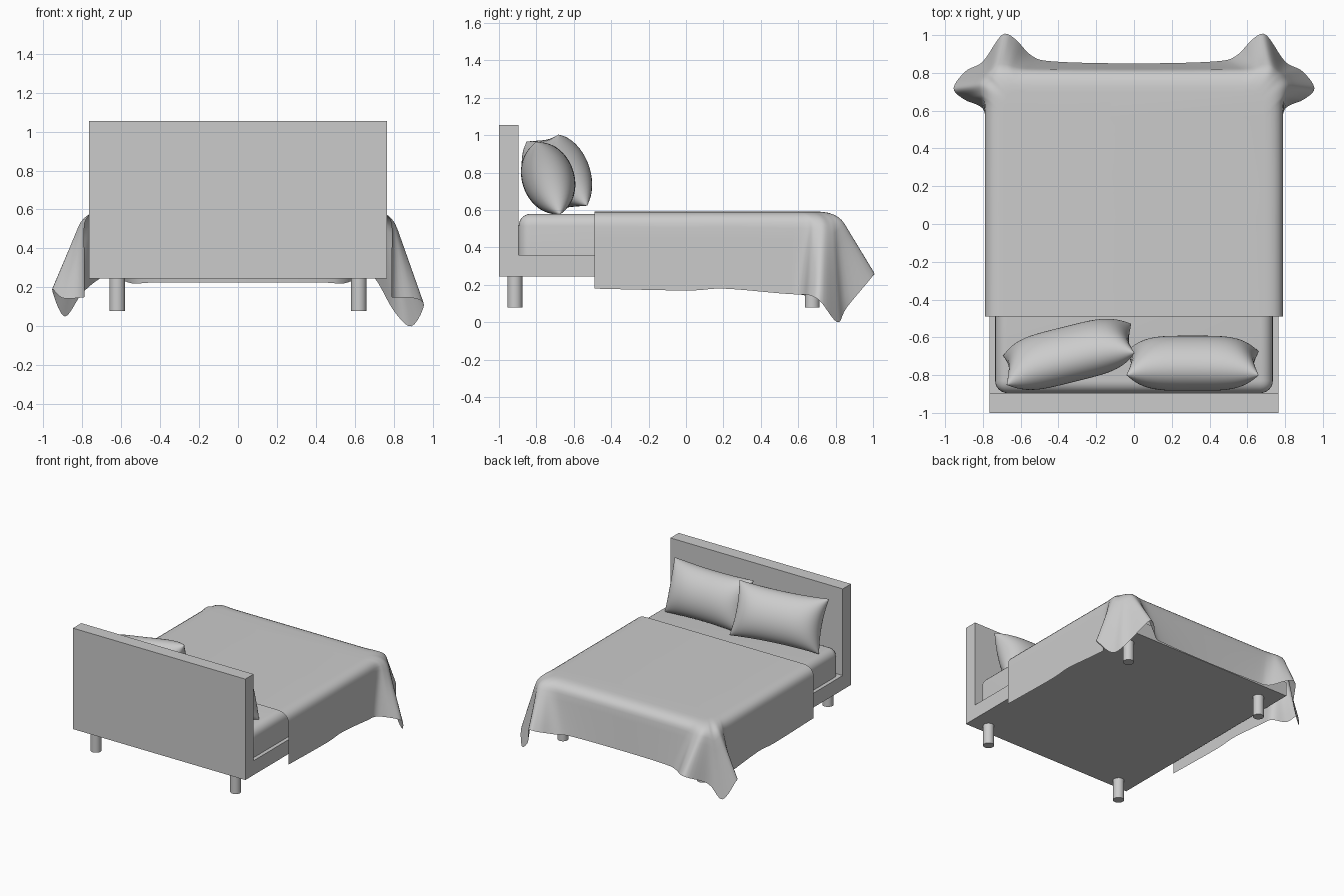
import bpy, bmesh, math
from mathutils import Vector

if "Cube" in bpy.data.objects:
    bpy.data.objects.remove(bpy.data.objects["Cube"])


def finish(name, bm, smooth=None):
    bmesh.ops.recalc_face_normals(bm, faces=bm.faces)
    me = bpy.data.meshes.new(name)
    bm.to_mesh(me)
    bm.free()
    ob = bpy.data.objects.new(name, me)
    bpy.context.collection.objects.link(ob)
    if smooth:
        bpy.ops.object.select_all(action='DESELECT')
        ob.select_set(True)
        bpy.context.view_layer.objects.active = ob
        bpy.ops.object.shade_smooth_by_angle(angle=math.radians(smooth))
    return ob


# Frame: headboard and base as one L-shaped profile extruded across the width
bm = bmesh.new()
profile = [(-1, .245), (.82, .245), (.82, .36), (-.895, .36), (-.895, 1.055), (-1, 1.055)]
face = bm.faces.new([bm.verts.new((-.765, y, z)) for y, z in profile])
ext = bmesh.ops.extrude_face_region(bm, geom=[face])
bmesh.ops.translate(bm, vec=(1.53, 0, 0),
                    verts=[v for v in ext['geom'] if isinstance(v, bmesh.types.BMVert)])
finish("bed_frame", bm)

# Legs
for x in (-.62, .62):
    for y in (-.915, .675):
        bm = bmesh.new()
        bmesh.ops.create_cone(bm, cap_ends=True, segments=32, radius1=.04, radius2=.04, depth=.165)
        bmesh.ops.translate(bm, vec=(x, y, .1625), verts=bm.verts)
        finish("leg", bm, 40)

# Mattress: box rounded everywhere except along the bottom
bm = bmesh.new()
bmesh.ops.create_cube(bm, size=1)
for v in bm.verts:
    v.co = (v.co.x * 1.47, v.co.y * 1.685 - .0525, v.co.z * .22 + .47)
soft = [e for e in bm.edges if max(v.co.z for v in e.verts) > .5]
bmesh.ops.bevel(bm, geom=soft, offset=.065, segments=6, profile=.5, affect='EDGES')
finish("mattress", bm, 40)


# Pillows: two puffed grids with pinched sides, welded at the seam
def pillow(name, loc, rot, w=.70, h=.41, t=.28, n=28):
    bm = bmesh.new()
    for s in (-1, 1):
        made = bmesh.ops.create_grid(bm, x_segments=n, y_segments=n, size=1)
        for vert in made['verts']:
            u, v = (math.sin(c * math.pi / 2) for c in vert.co.xy)
            puff = math.sqrt(max(0, (1 - u ** 4) * (1 - v * v)))
            vert.co = (u * w / 2 * (1 - .07 * (1 - v * v)),
                       s * puff * t / 2,
                       v * h / 2 * (1 - .07 * (1 - u * u)))
    bmesh.ops.remove_doubles(bm, verts=bm.verts, dist=.0005)
    ob = finish(name, bm, 80)
    ob.location = loc
    ob.rotation_euler = [math.radians(a) for a in rot]


pillow("left_pillow", (-.345, -.69, .795), (22, -3, 14))
pillow("right_pillow", (.31, -.737, .77), (18, 0, 0))

# Blanket: stations round the edge, shoulder (x, y) and hem (x, y, z)
half = [
    (.79, -.49, .79, -.49, .18), (.79, 0, .79, 0, .17), (.79, .2, .79, .2, .18),
    (.79, .5, .79, .5, .155), (.79, .64, .80, .61, .148), (.79, .69, .90, .66, .145),
    (.785, .74, .955, .72, .11), (.775, .775, .89, .81, 0), (.76, .795, .80, .86, .08),
    (.73, .805, .70, 1.0, .25), (.68, .81, .63, .98, .25), (.62, .81, .54, .89, .22),
    (.5, .81, .42, .86, .225), (0, .81, 0, .85, .225)]
lift = {6: .08, 7: .05, 8: .09}     # left corner hangs a little higher
left = [(-a, b, -c, d, e + lift.get(i, 0)) for i, (a, b, c, d, e) in enumerate(half)]
stations = [Vector(s) for s in half + left[-2::-1]]


def spline(points, steps):
    out = []
    for i in range(len(points) - 1):
        p0, p1, p2, p3 = (points[min(max(k, 0), len(points) - 1)] for k in range(i - 1, i + 3))
        for j in range(steps):
            t = j / steps
            out.append(p1 + (p2 - p0) * (t / 2) + (2 * p0 - 5 * p1 + 4 * p2 - p3) * (t * t / 2)
                       + (3 * p1 - p0 - 3 * p2 + p3) * (t ** 3 / 2))
    return out + [points[-1]]


TOP = .592
bm = bmesh.new()
rows = []
for s in spline(stations, 5):
    shoulder = Vector((s[0], s[1], TOP))
    inner = Vector((s[0] * .87, (s[1] + .49) * .915 - .49, TOP))
    hem = Vector((s[2], s[3], s[4]))
    side = shoulder.lerp(hem, .2)
    path = [inner.lerp(shoulder, t / 6).lerp(shoulder.lerp(side, t / 6), t / 6) for t in range(7)]
    path += [side.lerp(hem, t / 6) for t in range(1, 7)]
    rows.append([bm.verts.new(p) for p in path])
for a, b in zip(rows, rows[1:]):
    for k in range(len(a) - 1):
        bm.faces.new((a[k], a[k + 1], b[k + 1], b[k]))
bm.faces.new([r[0] for r in rows])
finish("blanket", bm, 60)
